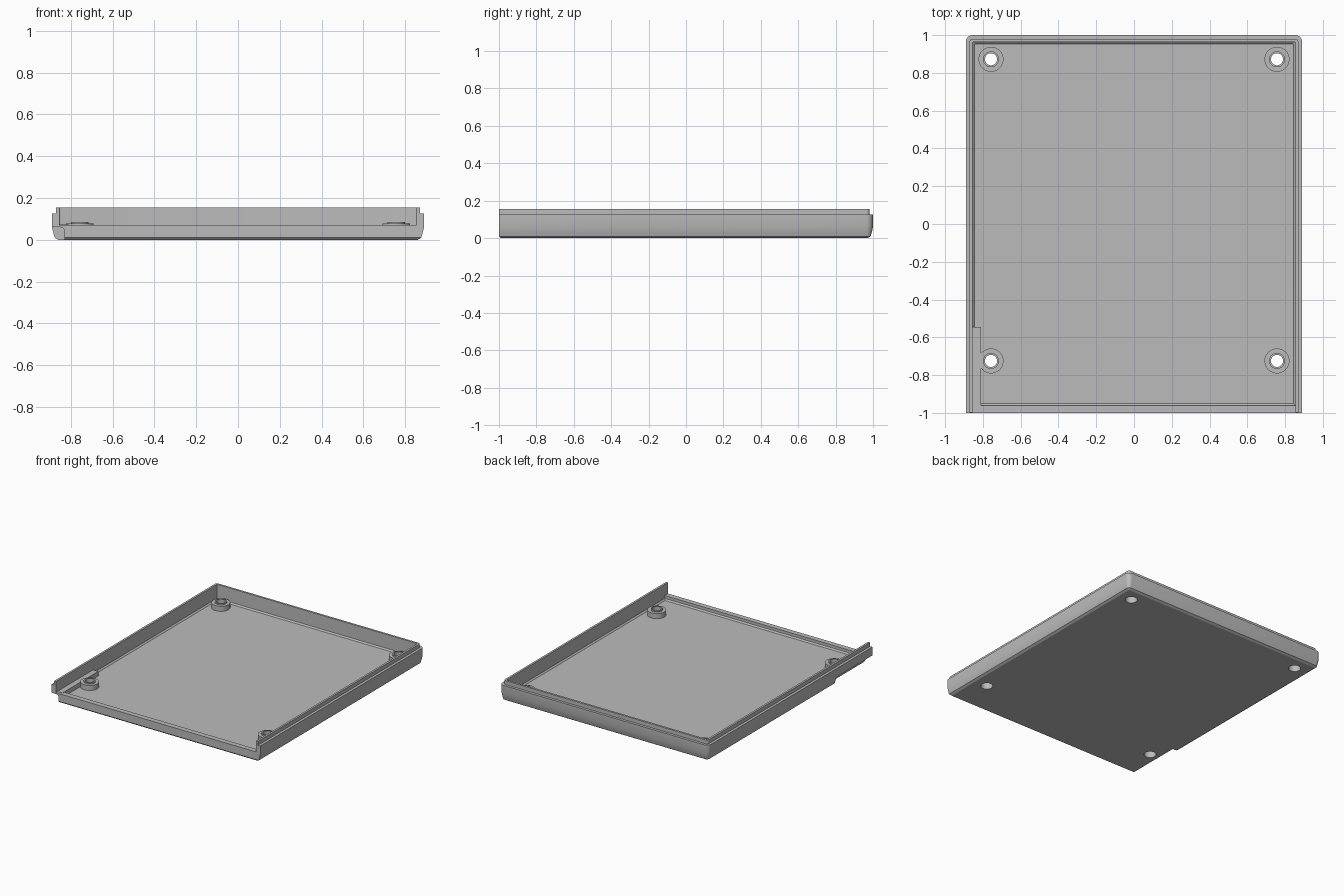
import bpy, bmesh, math

if "Cube" in bpy.data.objects:
    bpy.data.objects.remove(bpy.data.objects["Cube"])

HALF_X, HALF_Y = 0.89, 1.0

grey = bpy.data.materials.new("plain grey")
grey.use_nodes = True
grey.diffuse_color = (0.5, 0.5, 0.5, 1)
grey.node_tree.nodes["Principled BSDF"].inputs["Base Color"].default_value = (0.5, 0.5, 0.5, 1)


def finish(bm, name):
    bmesh.ops.recalc_face_normals(bm, faces=bm.faces)
    mesh = bpy.data.meshes.new(name)
    bm.to_mesh(mesh)
    bm.free()
    mesh.materials.append(grey)
    obj = bpy.data.objects.new(name, mesh)
    bpy.context.collection.objects.link(obj)
    return obj


def box(name, x0, x1, y0, y1, z0, z1):
    bm = bmesh.new()
    bmesh.ops.create_cube(bm, size=1)
    for v in bm.verts:
        v.co.x = x1 if v.co.x > 0 else x0
        v.co.y = y1 if v.co.y > 0 else y0
        v.co.z = z1 if v.co.z > 0 else z0
    return finish(bm, name)


def cylinder(name, x, y, radius, z0, z1):
    bm = bmesh.new()
    bmesh.ops.create_cone(bm, cap_ends=True, segments=40, radius1=radius,
                          radius2=radius, depth=z1 - z0)
    bmesh.ops.translate(bm, verts=bm.verts, vec=(x, y, (z0 + z1) / 2))
    return finish(bm, name)


def combine(target, tool, operation):
    mod = target.modifiers.new("combine", "BOOLEAN")
    mod.operation, mod.object, mod.solver = operation, tool, "EXACT"
    bpy.context.view_layer.objects.active = target
    bpy.ops.object.modifier_apply(modifier=mod.name)
    bpy.data.objects.remove(tool)


def outline(inset, front):
    """Square at the front, rounded at the two back corners."""
    x, y, r = HALF_X - inset, HALF_Y - inset, max(0.035 - inset, 0.006)
    arc = [math.radians(a) for a in range(0, 91, 15)]
    right = [(x - r + r * math.cos(a), y - r + r * math.sin(a)) for a in arc]
    return [(x, front)] + right + [(-px, py) for px, py in reversed(right)] + [(-x, front)]


# Tray shell: rings of (inset, height, front edge) from underside over the lip to the floor
rings = [(0.03, 0, -0.99), (0.013, 0.01, -1), (0.007, 0.03, -1), (0, 0.06, -1),
         (0, 0.125, -1), (0.02, 0.125, -0.999), (0.02, 0.155, -0.999),
         (0.036, 0.155, -0.96), (0.036, 0.048, -0.96), (0.046, 0.038, -0.95)]
bm = bmesh.new()
loops = [[bm.verts.new((x, y, z)) for x, y in outline(i, f)] for i, z, f in rings]
for low, high in zip(loops, loops[1:]):
    for k in range(len(low)):
        n = (k + 1) % len(low)
        bm.faces.new((low[k], low[n], high[n], high[k]))
bm.faces.new(loops[0])
bm.faces.new(loops[-1])
tray = finish(bm, "tray")

# Lowered front wall
combine(tray, box("front_cut", -0.854, 0.854, -1.1, -0.945, 0.07, 0.3), "DIFFERENCE")

# Raised cover over the corner recess
combine(tray, box("recess_cover", -0.87, -0.81, -0.98, -0.545, 0.02, 0.072), "UNION")

# Screw bosses with a raised collar, through hole and counterbore
spots = [(x, y) for x in (-0.757, 0.757) for y in (-0.725, 0.872)]
for x, y in spots:
    combine(tray, cylinder("boss", x, y, 0.066, 0.02, 0.077), "UNION")
    combine(tray, cylinder("collar", x, y, 0.042, 0.03, 0.086), "UNION")
    combine(tray, cylinder("hole", x, y, 0.032, -0.1, 0.2), "DIFFERENCE")
    combine(tray, cylinder("counterbore", x, y, 0.043, -0.1, 0.05), "DIFFERENCE")

# Recess under the front corner, with a rounded inner edge
recess = box("recess", -1, -0.83, -1.1, -0.56, -0.1, 0.06)
bm = bmesh.new()
bm.from_mesh(recess.data)
edges = [e for e in bm.edges if all(v.co.x > -0.9 and v.co.z > 0 for v in e.verts)]
bmesh.ops.bevel(bm, geom=edges, offset=0.02, segments=5, profile=0.5, affect="EDGES")
bm.to_mesh(recess.data)
bm.free()
combine(tray, recess, "DIFFERENCE")

# Smooth the rounded surfaces
bpy.ops.object.select_all(action="DESELECT")
tray.select_set(True)
bpy.context.view_layer.objects.active = tray
bpy.ops.object.shade_smooth_by_angle(angle=math.radians(30))
